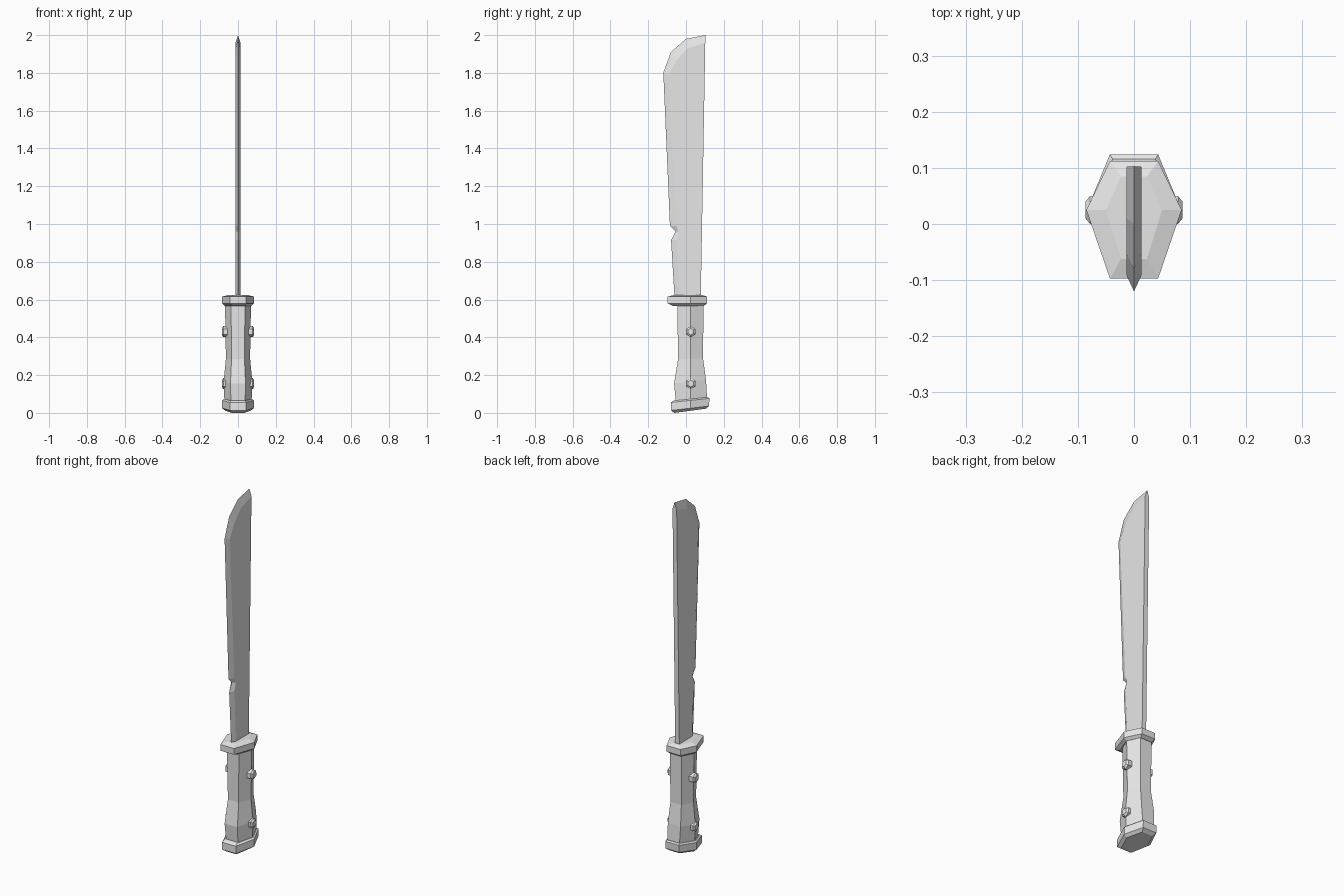
import bpy, bmesh, math
from mathutils import Matrix

cube = bpy.data.objects.get("Cube")
if cube:
    bpy.data.objects.remove(cube, do_unlink=True)

steel = bpy.data.materials.new("plain grey")
steel.use_nodes = True
steel.diffuse_color = (0.8, 0.8, 0.8, 1)
steel.node_tree.nodes["Principled BSDF"].inputs["Base Color"].default_value = (0.8, 0.8, 0.8, 1)


def finish(name, bm):
    bmesh.ops.recalc_face_normals(bm, faces=bm.faces)
    mesh = bpy.data.meshes.new(name)
    bm.to_mesh(mesh)
    bm.free()
    mesh.materials.append(steel)
    obj = bpy.data.objects.new(name, mesh)
    bpy.context.collection.objects.link(obj)
    return obj


def hexagon(flat, side, front, back, z_front, z_back, mid=0.025):
    """Elongated hexagon with its points to the sides, tilted from front to back."""
    outline = [(-flat, front), (flat, front), (side, mid),
               (flat, back), (-flat, back), (-side, mid)]
    slope = (z_back - z_front) / (back - front)
    return [(x, y, z_front + slope * (y - front)) for x, y in outline]


def loft(name, rings):
    """Skin a stack of rings and cap both ends."""
    bm = bmesh.new()
    loops = [[bm.verts.new(p) for p in ring] for ring in rings]
    n = len(loops[0])
    for low, high in zip(loops, loops[1:]):
        for i in range(n):
            j = (i + 1) % n
            bm.faces.new((low[i], low[j], high[j], high[i]))
    bm.faces.new(loops[0][::-1])
    bm.faces.new(loops[-1])
    return finish(name, bm)


# Grip with a waist and a flared lower end
loft("grip", [
    hexagon(0.037, 0.072, -0.053, 0.112, 0.05, 0.07),
    hexagon(0.040, 0.076, -0.063, 0.106, 0.155, 0.175),
    hexagon(0.034, 0.064, -0.042, 0.090, 0.285, 0.29),
    hexagon(0.037, 0.069, -0.046, 0.093, 0.59, 0.59),
])

# Tilted pommel with a chamfered underside
loft("pommel", [
    hexagon(0.033, 0.066, -0.062, 0.104, 0.0, 0.022),
    hexagon(0.043, 0.084, -0.080, 0.122, 0.013, 0.036),
    hexagon(0.043, 0.084, -0.080, 0.124, 0.055, 0.077),
    hexagon(0.038, 0.075, -0.068, 0.116, 0.064, 0.083),
])

# Hand guard
loft("guard", [
    hexagon(0.034, 0.070, -0.070, 0.095, 0.567, 0.567),
    hexagon(0.043, 0.085, -0.097, 0.112, 0.58, 0.58),
    hexagon(0.043, 0.085, -0.097, 0.112, 0.615, 0.615),
    hexagon(0.023, 0.050, -0.062, 0.085, 0.625, 0.625),
])

# Rivets: six-sided studs with chamfered heads on both sides of the grip
for level, z in (("lower", 0.155), ("upper", 0.43)):
    for side, sign in (("left", 1), ("right", -1)):
        rings = []
        for x, r in ((0.05, 0.029), (0.078, 0.029), (0.086, 0.018)):
            rings.append([(sign * x,
                           0.025 + r * math.sin(k * math.pi / 3),
                           z + r * math.cos(k * math.pi / 3)) for k in range(6)])
        loft(f"{level}_{side}_rivet", rings)

# Blade: sharp outer edge, bevel line on each side, flat spine
edge = [(-0.06, 0.60), (-0.079, 0.915), (-0.055, 0.96), (-0.085, 0.99),
        (-0.12, 1.80), (-0.08, 1.91), (0.0, 1.98), (0.103, 2.0)]
bevel = [(-0.035, 0.60), (-0.050, 0.915), (-0.040, 0.96), (-0.052, 0.99),
         (-0.092, 1.79), (-0.053, 1.865), (0.01, 1.93), (0.102, 1.96)]
half = 0.013
bm = bmesh.new()
sharp = [bm.verts.new((0, y, z)) for y, z in edge]
sides = []
for sign in (1, -1):
    line = [bm.verts.new((sign * half, y, z)) for y, z in bevel]
    heel = bm.verts.new((sign * half, 0.078, 0.60))
    for i in range(len(edge) - 1):
        bm.faces.new((sharp[i], sharp[i + 1], line[i + 1], line[i]))
    bm.faces.new(line + [heel])
    sides.append((line, heel))
(a, heel_a), (b, heel_b) = sides
bm.faces.new((heel_a, a[-1], b[-1], heel_b))
bm.faces.new((a[-1], sharp[-1], b[-1]))
bm.faces.new((sharp[0], a[0], heel_a, heel_b, b[0]))
finish("blade", bm)
